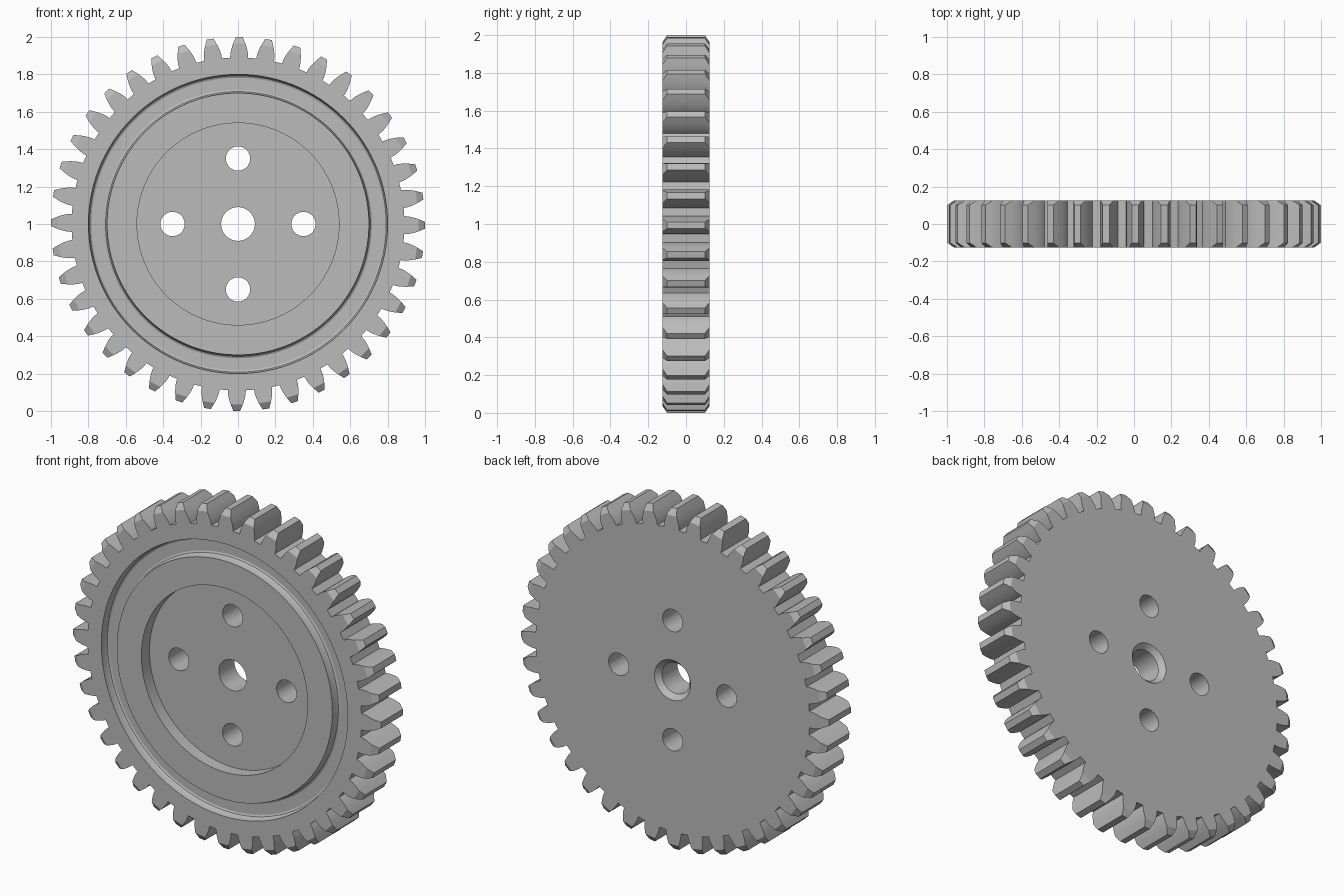
import bpy, bmesh
from math import pi, sin, cos, tan, acos, radians

cube = bpy.data.objects.get("Cube")
if cube:
    bpy.data.objects.remove(cube, do_unlink=True)

TEETH, HALF, TILT = 40, 0.125, 0.007
ROOT, CHAMFER, TIP = 0.89, 0.965, 1.0
PITCH_R, BASE_R = 0.952, 0.895
PITCH = 2 * pi / TEETH

steel = bpy.data.materials.new("grey_metal")
steel.use_nodes = True
colour = (0.5, 0.5, 0.5, 1)
steel.diffuse_color = colour
steel.node_tree.nodes["Principled BSDF"].inputs["Base Color"].default_value = colour


def involute(r):
    a = acos(min(1, BASE_R / r))
    return tan(a) - a


def half_angle(r):
    """Half the tooth's angular thickness at a radius."""
    return pi / (2 * TEETH) + involute(PITCH_R) - involute(r)


bm = bmesh.new()


def point(r, angle, y):
    return bm.verts.new((r * sin(angle + TILT), y, 1 + r * cos(angle + TILT)))


# Disc: lathe profile (radius, y) from front rim, through the bore, to back rim
F = -HALF
profile = [(ROOT, F), (0.80, F), (0.797, F + 0.035), (0.792, F + 0.045), (0.782, F + 0.05),
           (0.718, F + 0.05), (0.708, F + 0.045), (0.703, F + 0.035), (0.70, F),
           (0.54, F), (0.54, F + 0.075), (0.09, F + 0.075),
           (0.09, HALF - 0.03), (0.117, HALF), (ROOT, HALF)]
h = half_angle(ROOT)
angles = [i * PITCH + d for i in range(TEETH) for d in (-h, 0, h)]
rings = [[point(r, a, y) for a in angles] for r, y in profile]
count = len(angles)
for a, b in zip(rings, rings[1:]):
    for i in range(count):
        j = (i + 1) % count
        bm.faces.new((a[i], a[j], b[j], b[i]))

# Teeth: involute flanks with chamfered tips, plus the valleys between them
radii = (0.91, 0.93, 0.95, CHAMFER, TIP)
front, back = rings[0], rings[-1]
for t in range(TEETH):
    sides = {}
    for end, ring in ((-1, front), (1, back)):
        for side in (-1, 1):
            column = [ring[3 * t + 1 + side]]
            for r in radii:
                y = end * (HALF - 0.7 * max(0, r - CHAMFER))
                column.append(point(r, t * PITCH + side * half_angle(r), y))
            sides[end, side] = column
        left, right = sides[end, -1], sides[end, 1]
        bm.faces.new(left[:-1] + right[-2::-1] + [ring[3 * t + 1]])
        bm.faces.new((left[-2], left[-1], right[-1], right[-2]))
    for side in (-1, 1):
        a, b = sides[-1, side], sides[1, side]
        for i in range(len(radii)):
            bm.faces.new((a[i], a[i + 1], b[i + 1], b[i]))
    bm.faces.new((sides[-1, -1][-1], sides[-1, 1][-1], sides[1, 1][-1], sides[1, -1][-1]))
    i, j = 3 * t + 2, (3 * t + 3) % count
    bm.faces.new((front[i], front[j], back[j], back[i]))

bmesh.ops.recalc_face_normals(bm, faces=bm.faces)
mesh = bpy.data.meshes.new("gear_wheel")
bm.to_mesh(mesh)
bm.free()
gear = bpy.data.objects.new("gear_wheel", mesh)
bpy.context.collection.objects.link(gear)
mesh.materials.append(steel)

# Four mounting holes around the bore
cutters = []
for k in range(4):
    a = k * pi / 2
    bpy.ops.mesh.primitive_cylinder_add(vertices=48, radius=0.065, depth=1, rotation=(pi / 2, 0, 0),
                                        location=(0.35 * sin(a), 0, 1 + 0.35 * cos(a)))
    cutter = bpy.context.object
    cutter.name = "hole_cutter"
    cutter.data.materials.append(steel)
    cutter.hide_render = True
    cutters.append(cutter)
    cut = gear.modifiers.new("mounting_hole", "BOOLEAN")
    cut.operation, cut.object, cut.solver = "DIFFERENCE", cutter, "EXACT"

bpy.ops.object.select_all(action="DESELECT")
gear.select_set(True)
bpy.context.view_layer.objects.active = gear
for name in [m.name for m in gear.modifiers]:
    bpy.ops.object.modifier_apply(modifier=name)
for cutter in cutters:
    bpy.data.objects.remove(cutter, do_unlink=True)
bpy.ops.object.shade_smooth_by_angle(angle=radians(25))
